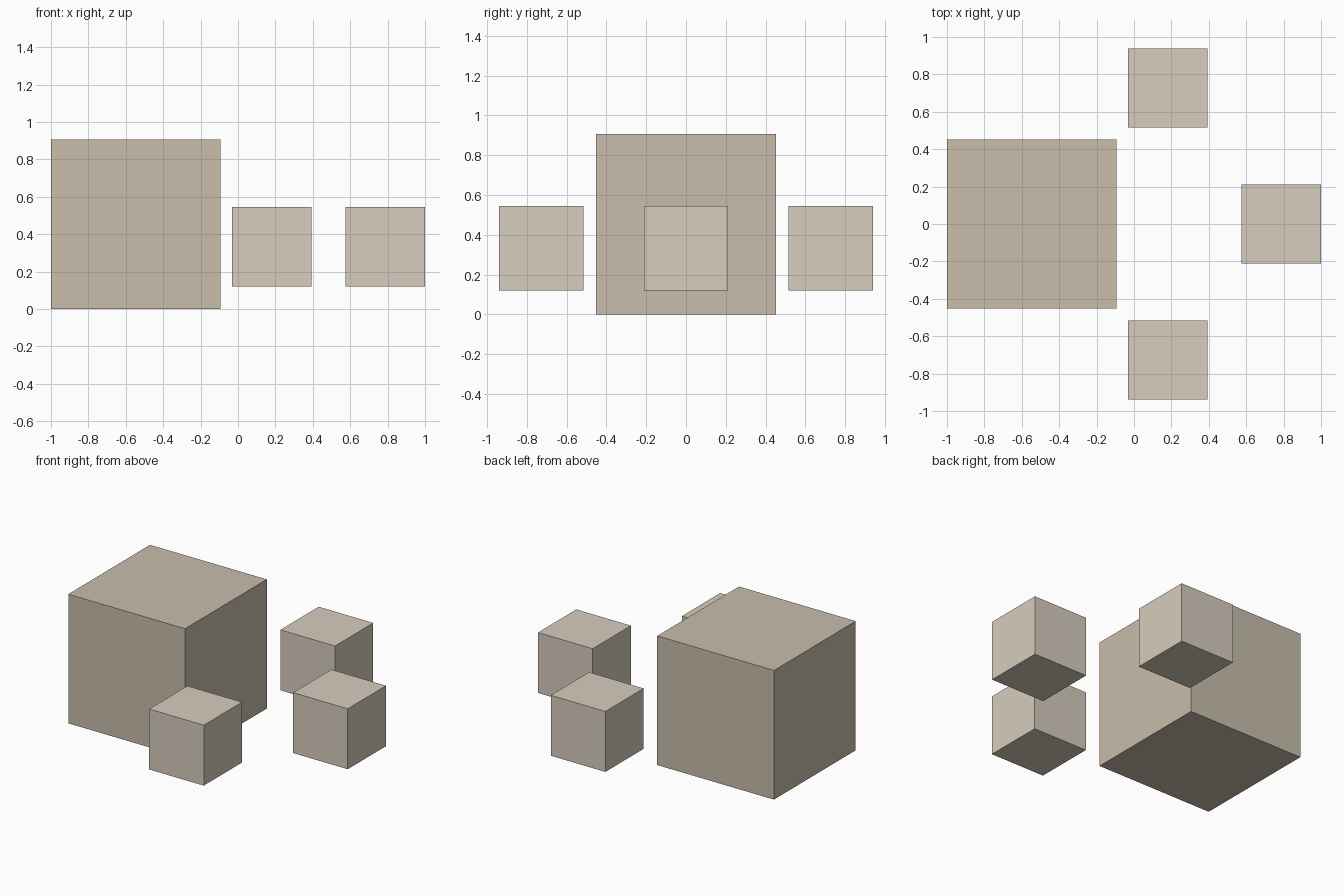
import bpy

if "Cube" in bpy.data.objects:
    bpy.data.objects.remove(bpy.data.objects["Cube"])


def material(name, rgb):
    mat = bpy.data.materials.new(name)
    mat.diffuse_color = (*rgb, 1.0)
    mat.use_nodes = True
    mat.node_tree.nodes["Principled BSDF"].inputs["Base Color"].default_value = mat.diffuse_color
    return mat


def cube(name, size, location, mat):
    bpy.ops.mesh.primitive_cube_add(size=size, location=location)
    obj = bpy.context.object
    obj.name = name
    obj.data.materials.append(mat)
    return obj


dark_beige = material("dark_beige", (0.58, 0.51, 0.41))
light_beige = material("light_beige", (0.68, 0.61, 0.51))

# Large block standing on the ground
cube("large_block", 0.906, (-0.547, 0, 0.453), dark_beige)

# Three small floating blocks: a mirrored pair and one at the far end
SMALL, HEIGHT = 0.424, 0.333
for name, x, y in (("small_block_front", 0.18, -0.727),
                   ("small_block_back", 0.18, 0.727),
                   ("small_block_right", 0.788, 0)):
    cube(name, SMALL, (x, y, HEIGHT), light_beige)
